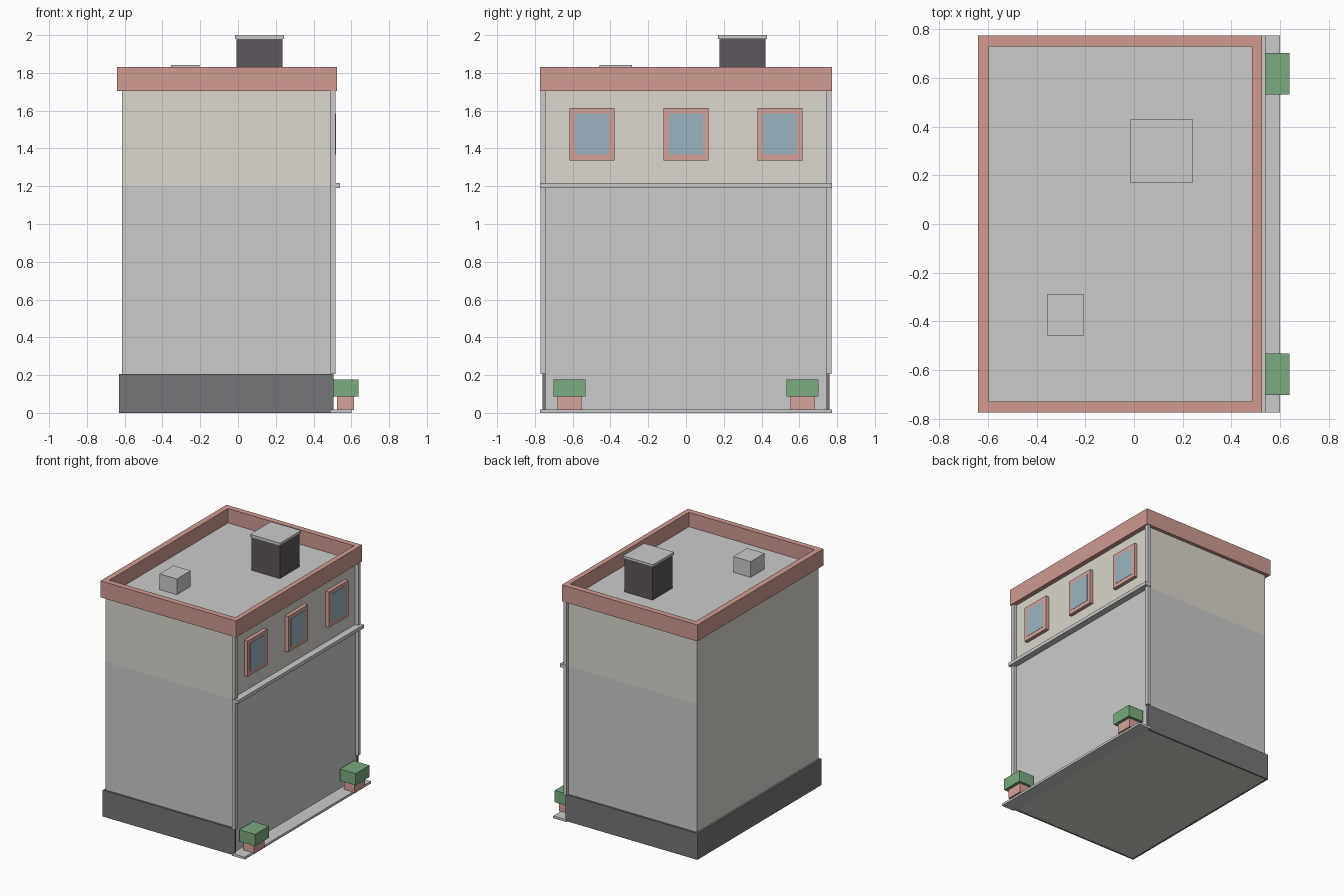
import bpy
import bmesh


def mat(name, r, g, b):
    m = bpy.data.materials.new(name)
    m.diffuse_color = (r, g, b, 1)
    return m


CREAM = mat("cream_plaster", 0.70, 0.68, 0.61)
CORAL = mat("coral_trim", 0.62, 0.33, 0.29)
ROSE = mat("rose_frame", 0.66, 0.37, 0.33)
SLATE = mat("slate", 0.18, 0.18, 0.19)
SOOT = mat("chimney_brick", 0.11, 0.095, 0.11)
LEAF = mat("leaf", 0.20, 0.40, 0.215)
GLASS = mat("glass", 0.33, 0.46, 0.53)


def box(name, x, y, z, material=None):
    """Box from (min, max) ranges on each axis."""
    bm = bmesh.new()
    bmesh.ops.create_cube(bm, size=1)
    for v in bm.verts:
        v.co = [r[0] if c < 0 else r[1] for c, r in zip(v.co, (x, y, z))]
    me = bpy.data.meshes.new(name)
    bm.to_mesh(me)
    bm.free()
    if material:
        me.materials.append(material)
    ob = bpy.data.objects.new(name, me)
    bpy.context.collection.objects.link(ob)
    return ob


def pair(name, x, y, z, material=None):
    """Box plus its mirror across y = 0."""
    box(name + "_back", x, y, z, material)
    box(name + "_front", x, (-y[1], -y[0]), z, material)


# Main block with grey ground floor faces
box("building_body", (-0.615, 0.488), (-0.743, 0.743), (0.001, 1.705), CREAM)
pair("ground_floor_wall", (-0.615, 0.488), (0.743, 0.745), (0.0, 1.2))
pair("upper_floor_wall", (-0.615, 0.488), (0.743, 0.745), (1.2, 1.705), CREAM)
box("shopfront_wall", (0.488, 0.49), (-0.745, 0.745), (0.0, 1.2))

# Plinth on three sides
pair("plinth_side", (-0.63, 0.505), (0.745, 0.76), (0, 0.205), SLATE)
box("plinth_rear", (-0.63, -0.615), (-0.745, 0.745), (0, 0.205), SLATE)

# Facade trim
pair("corner_post", (0.488, 0.515), (0.74, 0.77), (0.205, 1.705))
box("floor_ledge", (0.488, 0.54), (-0.773, 0.773), (1.19, 1.217))
box("door_step", (0.488, 0.6), (-0.773, 0.773), (0, 0.018))

# Upper windows
for i, y in enumerate((-0.498, 0, 0.498)):
    box(f"window_frame_{i}", (0.488, 0.516), (y - 0.12, y + 0.12), (1.337, 1.615), ROSE)
    box(f"window_glass_{i}", (0.51, 0.518), (y - 0.09, y + 0.09), (1.367, 1.585), GLASS)

# Roof and parapet
box("roof_deck", (-0.61, 0.50), (-0.74, 0.74), (1.704, 1.72))
pair("parapet_side", (-0.64, 0.525), (0.728, 0.773), (1.704, 1.832), CORAL)
box("parapet_rear", (-0.64, -0.595), (-0.728, 0.728), (1.704, 1.832), CORAL)
box("parapet_facade", (0.485, 0.525), (-0.728, 0.728), (1.704, 1.832), CORAL)

# Rooftop boxes
box("chimney", (-0.007, 0.235), (0.177, 0.42), (1.72, 1.983), SOOT)
box("chimney_cap", (-0.016, 0.243), (0.17, 0.428), (1.98, 2.0))
box("roof_vent", (-0.355, -0.205), (-0.457, -0.287), (1.72, 1.842))

# Planters
pair("planter_pot", (0.525, 0.615), (0.552, 0.68), (0.015, 0.09), ROSE)
pair("planter_shrub", (0.503, 0.638), (0.532, 0.702), (0.087, 0.178), LEAF)
